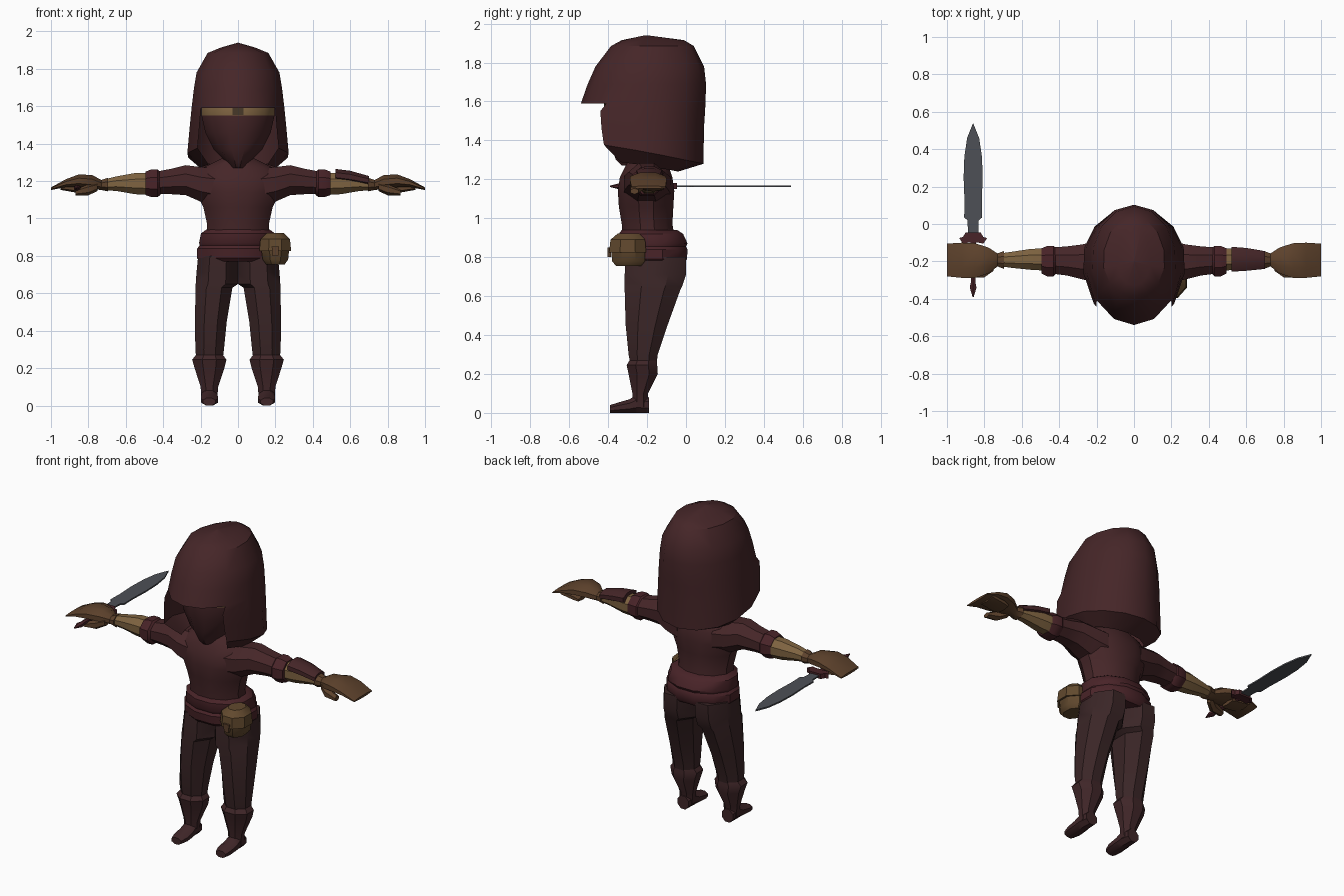
import bpy, bmesh, math


def material(name, r, g, b):
    m = bpy.data.materials.new(name)
    m.diffuse_color = (r, g, b, 1)
    return m


MAROON = material("maroon cloth", 0.060, 0.019, 0.021)
PANTS = material("dark trouser cloth", 0.043, 0.019, 0.020)
SASH = material("sash cloth", 0.066, 0.017, 0.021)
BOOT = material("boot leather", 0.050, 0.019, 0.021)
SKIN = material("skin and wraps", 0.210, 0.125, 0.052)
GLOVE = material("glove leather", 0.110, 0.054, 0.025)
POUCH = material("pouch leather", 0.120, 0.066, 0.027)
STEEL = material("steel", 0.075, 0.080, 0.092)
SHADE = material("dark brown", 0.060, 0.038, 0.020)


def finish(name, bm, mats, mirror=False, smooth=35):
    bmesh.ops.remove_doubles(bm, verts=bm.verts, dist=0.0005)
    bmesh.ops.recalc_face_normals(bm, faces=bm.faces)
    me = bpy.data.meshes.new(name)
    bm.to_mesh(me)
    bm.free()
    ob = bpy.data.objects.new(name, me)
    bpy.context.collection.objects.link(ob)
    for m in mats:
        me.materials.append(m)
    bpy.ops.object.select_all(action='DESELECT')
    ob.select_set(True)
    bpy.context.view_layer.objects.active = ob
    if smooth:
        bpy.ops.object.shade_smooth_by_angle(angle=math.radians(smooth))
    if mirror:
        ob.modifiers.new("mirror", 'MIRROR').merge_threshold = 0.001
    return ob


def loft(name, axis, rings, mat, n=8, mirror=False, smooth=35):
    """Rings are (position on axis, low a, high a, low b, high b)."""
    bm = bmesh.new()
    loops = []
    k = 1 / math.cos(math.pi / n)
    for t, a0, a1, b0, b1 in rings:
        loop = []
        for i in range(n):
            th = 2 * math.pi * (i + 0.5) / n
            a = (a0 + a1) / 2 + (a1 - a0) / 2 * k * math.cos(th)
            b = (b0 + b1) / 2 + (b1 - b0) / 2 * k * math.sin(th)
            co = {'x': (t, a, b), 'y': (a, t, b), 'z': (a, b, t)}[axis]
            loop.append(bm.verts.new(co))
        loops.append(loop)
    for p, q in zip(loops, loops[1:]):
        for i in range(n):
            j = (i + 1) % n
            bm.faces.new((p[i], p[j], q[j], q[i]))
    bm.faces.new(loops[0])
    bm.faces.new(loops[-1])
    return finish(name, bm, [mat], mirror, smooth)


def plate(name, outline, z, thick, mat):
    """Flat outline in the ground plane, extruded upwards."""
    bm = bmesh.new()
    f = bm.faces.new([bm.verts.new((x, y, z)) for x, y in outline])
    r = bmesh.ops.extrude_face_region(bm, geom=[f])
    for v in r['geom']:
        if isinstance(v, bmesh.types.BMVert):
            v.co.z += thick
    return finish(name, bm, [mat], smooth=0)


# Hood: half rings from back centre round to the front, open below the brow
ANGLES = [math.radians(a) for a in (0, 25, 50, 75, 100, 128, 155, 180)]
YC = -0.2
hood_rows = [  # z, tilt, half width, back y, front y, columns
    (1.94, 0, 0.001, -0.2, -0.21, 8), (1.915, 0, 0.09, -0.01, -0.33, 8),
    (1.885, 0, 0.165, 0.04, -0.385, 8), (1.78, 0, 0.225, 0.093, -0.465, 8),
    (1.69, 0, 0.24, 0.103, -0.505, 8), (1.59, 0, 0.252, 0.10, -0.54, 8),
    (1.55, 0, 0.256, 0.098, -0.59, 6), (1.46, 0, 0.265, 0.092, -0.58, 6),
    (1.34, 0.06, 0.275, 0.09, -0.56, 6), (1.27, 0.03, 0.20, -0.04, -0.42, 6),
]
bm = bmesh.new()
grid = []
for z, tilt, w, yb, yf, cols in hood_rows:
    row = []
    for th in ANGLES[:cols]:
        c = math.cos(th)
        y = YC + c * ((yb - YC) if c > 0 else (YC - yf))
        row.append(bm.verts.new((w * math.sin(th) if 0 < th < 3.14 else 0, y, z - tilt * c)))
    grid.append(row)
for p, q in zip(grid, grid[1:]):
    for i in range(min(len(p), len(q)) - 1):
        bm.faces.new((p[i], p[i + 1], q[i + 1], q[i]))
finish("hood", bm, [MAROON], mirror=True)

# Masked head, with the eye slit coloured by height
head = loft("masked_head", 'z', [
    (1.27, -0.04, 0.04, -0.33, -0.12), (1.30, -0.06, 0.06, -0.36, -0.08),
    (1.37, -0.13, 0.13, -0.385, -0.05), (1.46, -0.175, 0.175, -0.405, -0.02),
    (1.55, -0.195, 0.195, -0.42, 0.0), (1.60, -0.195, 0.195, -0.415, 0.0),
    (1.72, -0.17, 0.17, -0.36, 0.0)], MAROON, n=12)
head.data.materials.append(SKIN)
for f in head.data.polygons:
    if 1.55 < f.center.z < 1.6 and f.center.y < -0.25:
        f.material_index = 1
loft("nose_shadow", 'z', [(1.552, -0.03, 0.03, -0.424, -0.415),
                          (1.598, -0.03, 0.03, -0.42, -0.411)], SHADE, n=4, smooth=0)

# Torso and sleeves
loft("torso", 'z', [
    (0.86, -0.17, 0.17, -0.33, -0.05), (0.97, -0.165, 0.165, -0.33, -0.07),
    (1.06, -0.185, 0.185, -0.345, -0.065), (1.14, -0.225, 0.225, -0.35, -0.06),
    (1.21, -0.24, 0.24, -0.34, -0.07), (1.27, -0.19, 0.19, -0.31, -0.09),
    (1.32, -0.09, 0.09, -0.28, -0.12)], MAROON, n=12)
loft("sleeve", 'x', [
    (0.12, -0.32, -0.08, 1.07, 1.27), (0.20, -0.315, -0.09, 1.09, 1.275),
    (0.28, -0.295, -0.11, 1.125, 1.285), (0.36, -0.275, -0.12, 1.13, 1.265),
    (0.44, -0.265, -0.125, 1.13, 1.25)], MAROON, mirror=True)
loft("sleeve_cuff", 'x', [
    (0.415, -0.262, -0.13, 1.125, 1.25), (0.43, -0.28, -0.118, 1.115, 1.262),
    (0.465, -0.28, -0.118, 1.115, 1.262), (0.495, -0.265, -0.13, 1.125, 1.25)],
    SASH, mirror=True)

# Forearms, the single arm guard, gloves
loft("forearm", 'x', [
    (0.46, -0.25, -0.13, 1.125, 1.245), (0.55, -0.245, -0.133, 1.13, 1.243),
    (0.65, -0.235, -0.148, 1.147, 1.225), (0.72, -0.225, -0.158, 1.152, 1.208)],
    SKIN, mirror=True)
loft("arm_guard", 'x', [
    (0.52, -0.255, -0.122, 1.20, 1.265), (0.60, -0.25, -0.128, 1.19, 1.255),
    (0.70, -0.24, -0.145, 1.175, 1.227)], MAROON)
loft("glove", 'x', [
    (0.695, -0.24, -0.145, 1.145, 1.218), (0.73, -0.227, -0.157, 1.152, 1.206),
    (0.78, -0.265, -0.125, 1.158, 1.232), (0.85, -0.288, -0.103, 1.167, 1.236),
    (0.92, -0.288, -0.100, 1.168, 1.210), (1.0, -0.28, -0.105, 1.152, 1.166)],
    GLOVE, mirror=True)
loft("thumb", 'x', [
    (0.75, -0.25, -0.20, 1.15, 1.19), (0.80, -0.285, -0.23, 1.128, 1.18),
    (0.87, -0.285, -0.245, 1.125, 1.152)], GLOVE, n=6, mirror=True)
loft("curled_finger", 'x', [
    (0.83, -0.21, -0.12, 1.14, 1.16), (0.86, -0.22, -0.115, 1.14, 1.175),
    (0.95, -0.22, -0.115, 1.155, 1.18)], GLOVE, n=6, mirror=True)

# Sash in two wraps, and the belt pouch
loft("sash", 'z', [
    (0.77, -0.205, 0.205, -0.32, -0.01), (0.79, -0.22, 0.22, -0.34, 0.005),
    (0.84, -0.218, 0.218, -0.345, 0.008), (0.855, -0.205, 0.205, -0.335, 0.0),
    (0.87, -0.208, 0.208, -0.345, 0.008), (0.92, -0.198, 0.198, -0.345, -0.015),
    (0.94, -0.17, 0.17, -0.33, -0.045)], SASH, n=12)
loft("pouch", 'z', [
    (0.755, 0.15, 0.25, -0.36, -0.23), (0.78, 0.132, 0.268, -0.38, -0.21),
    (0.85, 0.122, 0.275, -0.385, -0.21)], POUCH)
loft("pouch_flap", 'z', [
    (0.825, 0.114, 0.284, -0.395, -0.205), (0.89, 0.120, 0.278, -0.388, -0.21),
    (0.922, 0.155, 0.245, -0.35, -0.24)], POUCH)
loft("pouch_tab", 'z', [(0.80, 0.185, 0.215, -0.402, -0.385),
                        (0.85, 0.180, 0.220, -0.404, -0.385)], GLOVE, n=4, smooth=0)

# Trouser legs and boots
loft("trouser_leg", 'z', [
    (0.80, -0.001, 0.213, -0.31, 0.0), (0.71, -0.001, 0.222, -0.315, 0.0),
    (0.65, 0.0, 0.226, -0.315, -0.02), (0.63, 0.03, 0.227, -0.315, -0.03),
    (0.45, 0.06, 0.23, -0.31, -0.095), (0.30, 0.075, 0.228, -0.295, -0.145),
    (0.22, 0.085, 0.22, -0.28, -0.155)], PANTS, mirror=True)
loft("boot_shaft", 'z', [
    (0.27, 0.08, 0.225, -0.29, -0.15), (0.245, 0.062, 0.245, -0.305, -0.148),
    (0.20, 0.073, 0.232, -0.295, -0.145), (0.10, 0.106, 0.20, -0.275, -0.195),
    (0.03, 0.112, 0.195, -0.275, -0.195)], BOOT, mirror=True)
loft("boot_foot", 'y', [
    (-0.39, 0.12, 0.188, 0.0, 0.04), (-0.35, 0.107, 0.197, 0.0, 0.053),
    (-0.29, 0.108, 0.197, 0.0, 0.07), (-0.25, 0.112, 0.195, 0.0, 0.095),
    (-0.19, 0.116, 0.191, 0.0, 0.08)], BOOT, mirror=True)

# Dagger held in one hand, pointing backwards
X = -0.86
half = [(0.027, -0.07), (0.03, 0.02), (0.048, 0.035), (0.046, 0.12), (0.051, 0.25),
        (0.047, 0.36), (0.032, 0.46)]
plate("dagger_blade", [(X + w, y) for w, y in half] + [(X, 0.54)]
      + [(X - w, y) for w, y in reversed(half)], 1.16, 0.009, STEEL)
side = [(0.03, -0.10), (0.055, -0.105), (0.075, -0.075), (0.055, -0.07), (0.04, -0.045)]
plate("dagger_guard", [(X + w, y) for w, y in side]
      + [(X - w, y) for w, y in reversed(side)], 1.15, 0.03, SASH)
loft("dagger_grip", 'y', [
    (-0.39, X - 0.003, X + 0.003, 1.161, 1.167), (-0.34, X - 0.018, X + 0.018, 1.15, 1.178),
    (-0.31, X - 0.012, X + 0.012, 1.152, 1.176), (-0.08, X - 0.015, X + 0.015, 1.15, 1.178)],
    SASH, n=6)
